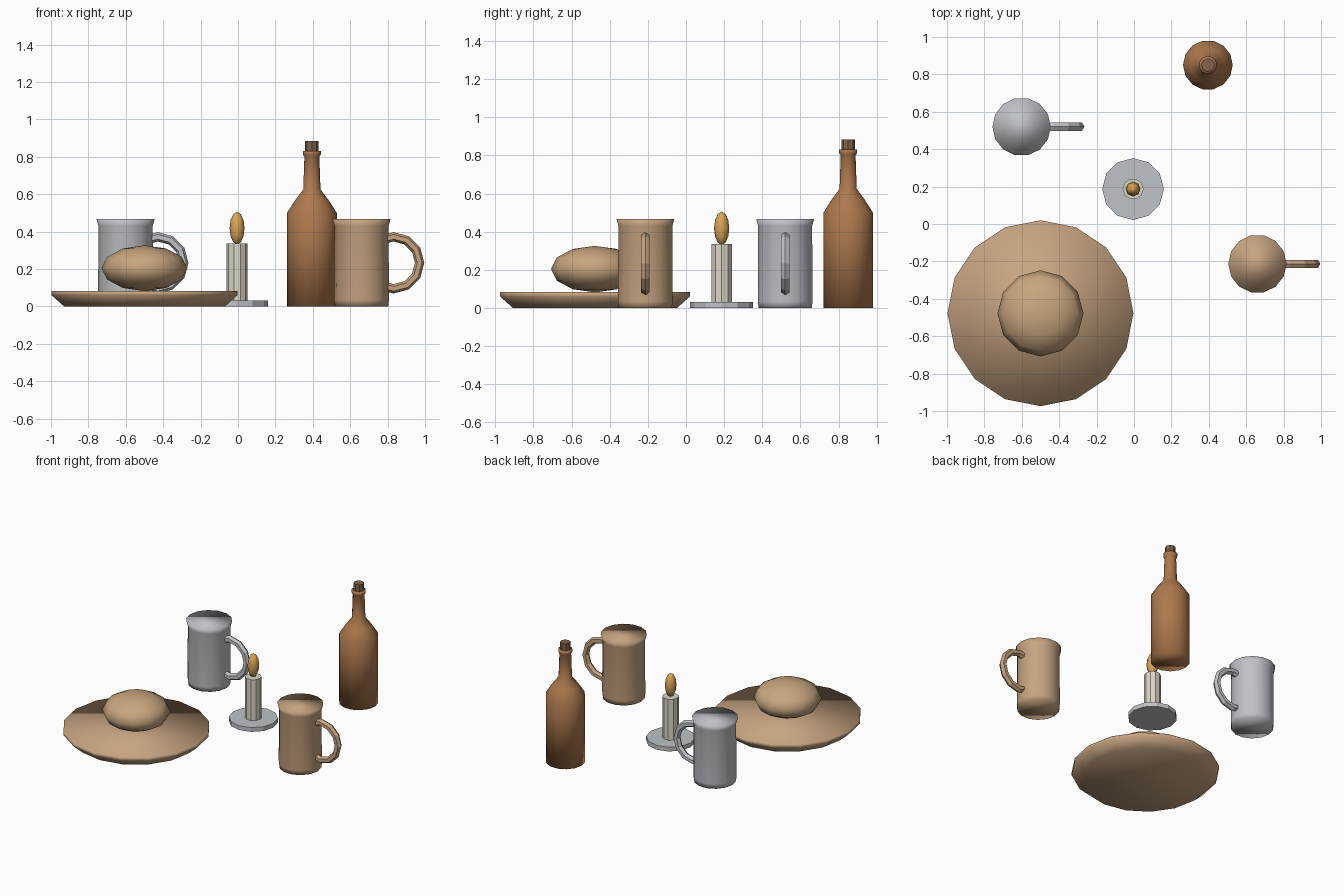
import bpy, bmesh, math

if "Cube" in bpy.data.objects:
    bpy.data.objects.remove(bpy.data.objects["Cube"])


def material(name, rgb):
    m = bpy.data.materials.new(name)
    m.diffuse_color = (*rgb, 1)
    m.use_nodes = True
    m.node_tree.nodes["Principled BSDF"].inputs["Base Color"].default_value = m.diffuse_color
    return m


TAN = material("tan clay", (0.57, 0.37, 0.22))
CRUST = material("bread crust", (0.58, 0.38, 0.21))
PEWTER = material("pewter", (0.52, 0.54, 0.57))
BROWN = material("brown glass", (0.42, 0.19, 0.075))
CORK = material("cork", (0.22, 0.125, 0.068))
WAX = material("cream wax", (0.70, 0.68, 0.57))
FLAME = material("flame orange", (0.69, 0.38, 0.09))


def finish(name, bm, loc, mat, smooth):
    bmesh.ops.recalc_face_normals(bm, faces=bm.faces)
    for f in bm.faces:
        f.smooth = smooth
    me = bpy.data.meshes.new(name)
    bm.to_mesh(me)
    bm.free()
    me.materials.append(mat)
    ob = bpy.data.objects.new(name, me)
    ob.location = loc
    bpy.context.collection.objects.link(ob)
    return ob


def ring_faces(bm, a, b):
    n = len(a)
    for i in range(n):
        bm.faces.new((a[i], a[(i + 1) % n], b[(i + 1) % n], b[i]))


def lathe(name, profile, sides, loc, mat, smooth=True):
    """Turn (radius, height) pairs round z and cap both ends."""
    bm = bmesh.new()
    rings = []
    for r, z in profile:
        rings.append([bm.verts.new((r * math.cos(i * math.tau / sides),
                                    r * math.sin(i * math.tau / sides), z))
                      for i in range(sides)])
    for a, b in zip(rings, rings[1:]):
        ring_faces(bm, a, b)
    bm.faces.new(rings[0][::-1])
    bm.faces.new(rings[-1])
    return finish(name, bm, loc, mat, smooth)


def ellipsoid(name, sides, rings, radius, half_height, loc, mat):
    bm = bmesh.new()
    bmesh.ops.create_uvsphere(bm, u_segments=sides, v_segments=rings, radius=1)
    bmesh.ops.scale(bm, vec=(radius, radius, half_height), verts=bm.verts)
    return finish(name, bm, loc, mat, True)


def handle(name, loc, mat, major=0.139, minor=0.025, segs=12, sides=6):
    """Upright ring whose inner half is sunk into the mug."""
    bm = bmesh.new()
    rings = []
    for i in range(segs):
        a = i * math.tau / segs
        ring = []
        for j in range(sides):
            b = j * math.tau / sides
            r = major + minor * math.cos(b)
            ring.append(bm.verts.new((r * math.cos(a), minor * math.sin(b),
                                      r * math.sin(a))))
        rings.append(ring)
    for i in range(segs):
        ring_faces(bm, rings[i], rings[(i + 1) % segs])
    return finish(name, bm, loc, mat, False)


# Plate with a loaf on it
lathe("plate", [(0.43, 0), (0.497, 0.06), (0.497, 0.083)], 16,
      (-0.5, -0.477, 0), TAN)
ellipsoid("bread", 12, 6, 0.23, 0.122, (-0.5, -0.478, 0.204), CRUST)

# Two mugs with ring handles
for label, x, y, mat in (("tan", 0.66, -0.213, TAN), ("pewter", -0.601, 0.52, PEWTER)):
    lathe(label + "_mug", [(0.143, 0), (0.147, 0.035), (0.145, 0.43), (0.156, 0.468)],
          14, (x, y, 0), mat)
    handle(label + "_mug_handle", (x + 0.172, y, 0.233), mat)

# Candle on its holder
cx, cy = -0.005, 0.187
lathe("candle_holder", [(0.165, 0), (0.165, 0.032)], 12, (cx, cy, 0), PEWTER, False)
lathe("candle", [(0.056, 0.032), (0.056, 0.335)], 10, (cx, cy, 0), WAX, False)
ellipsoid("flame", 8, 6, 0.04, 0.087, (cx, cy, 0.418), FLAME)

# Corked bottle
lathe("bottle", [(0.133, 0), (0.133, 0.50), (0.09, 0.567), (0.046, 0.625),
                 (0.040, 0.80), (0.048, 0.812), (0.048, 0.832)], 14,
      (0.395, 0.85, 0), BROWN)
lathe("bottle_cork", [(0.036, 0.825), (0.036, 0.884)], 8,
      (0.395, 0.85, 0), CORK, False)
